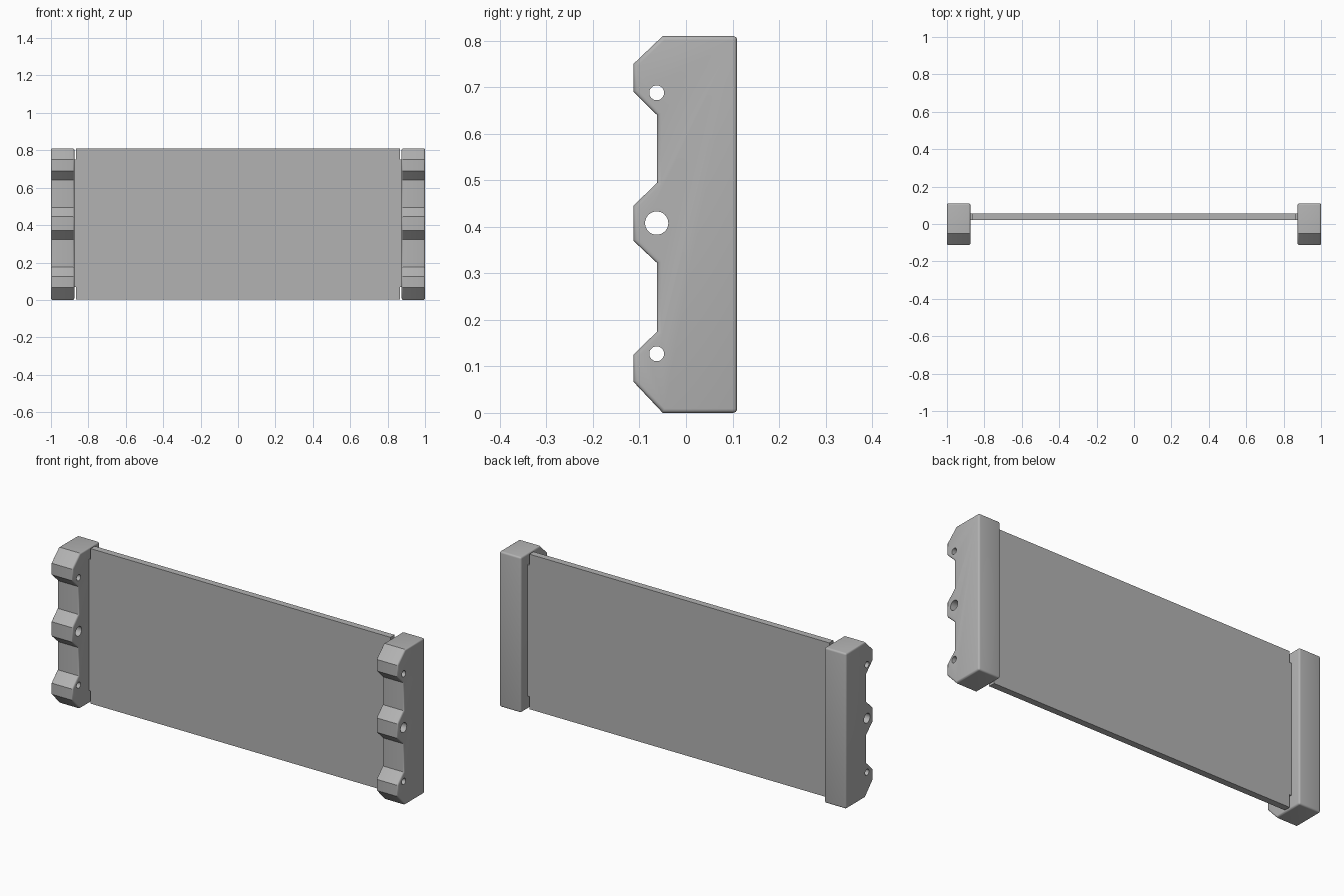
import bpy
import bmesh

if "Cube" in bpy.data.objects:
    bpy.data.objects.remove(bpy.data.objects["Cube"], do_unlink=True)

HEIGHT = 0.81

grey = bpy.data.materials.new("light_grey")
grey.use_nodes = True
grey.diffuse_color = (0.45, 0.45, 0.45, 1)
grey.node_tree.nodes["Principled BSDF"].inputs["Base Color"].default_value = (0.45, 0.45, 0.45, 1)


def extrude_profile(name, points, to_3d, offset):
    """Fill a flat outline and push it along an offset into a solid."""
    bm = bmesh.new()
    face = bm.faces.new([bm.verts.new(to_3d(a, b)) for a, b in points])
    new = bmesh.ops.extrude_face_region(bm, geom=[face])["geom"]
    bmesh.ops.translate(bm, vec=offset, verts=[v for v in new if isinstance(v, bmesh.types.BMVert)])
    bmesh.ops.recalc_face_normals(bm, faces=bm.faces)
    mesh = bpy.data.meshes.new(name)
    bm.to_mesh(mesh)
    bm.free()
    mesh.materials.append(grey)
    obj = bpy.data.objects.new(name, mesh)
    bpy.context.collection.objects.link(obj)
    return obj


def soften_edges(obj, x_mid):
    """Round the side outlines and the two back corners."""
    bm = bmesh.new()
    bm.from_mesh(obj.data)
    edges = []
    for e in bm.edges:
        a, b = (v.co for v in e.verts)
        along_x = abs(a.x - b.x) > 0.01
        if not along_x or a.y > 0.1:
            edges.append(e)
    bmesh.ops.bevel(bm, geom=edges, offset=0.009, segments=4, profile=0.5, affect='EDGES')
    bm.to_mesh(obj.data)
    bm.free()


# Side profile of an end bracket: straight back, three chamfered lugs in front
bracket_profile = [
    (-0.05, 0), (0.11, 0), (0.11, HEIGHT), (-0.05, HEIGHT),
    (-0.113, 0.75), (-0.113, 0.69), (-0.062, 0.64),
    (-0.062, 0.495), (-0.113, 0.445), (-0.113, 0.37), (-0.062, 0.322),
    (-0.062, 0.175), (-0.113, 0.125), (-0.113, 0.067),
]
lug_holes = [(0.127, 0.016), (0.408, 0.025), (0.688, 0.016)]

# Cutters for the lug holes, running through both brackets
cutters = []
for z, radius in lug_holes:
    bpy.ops.mesh.primitive_cylinder_add(vertices=32, radius=radius, depth=2.4,
                                        location=(0, -0.063, z), rotation=(0, 1.570796, 0))
    cutter = bpy.context.object
    cutter.name = "hole_cutter"
    cutter.data.materials.append(grey)
    cutters.append(cutter)

# End brackets
for name, x in (("left_bracket", 0.875), ("right_bracket", -1.0)):
    bracket = extrude_profile(name, bracket_profile, lambda y, z: (x, y, z), (0.125, 0, 0))
    soften_edges(bracket, x)
    for cutter in cutters:
        mod = bracket.modifiers.new("lug_hole", 'BOOLEAN')
        mod.object = cutter
        mod.solver = 'EXACT'
        bpy.context.view_layer.objects.active = bracket
        bpy.ops.object.modifier_apply(modifier=mod.name)
    bpy.ops.object.select_all(action='DESELECT')
    bracket.select_set(True)
    bpy.ops.object.shade_smooth_by_angle(angle=0.6)

for cutter in cutters:
    bpy.data.objects.remove(cutter, do_unlink=True)

# Panel with a tongue at each end that seats in the brackets
half, tongue, low, high = 0.865, 0.885, 0.068, 0.752
panel_profile = [
    (-half, 0.002), (half, 0.002), (half, low), (tongue, low), (tongue, high), (half, high),
    (half, HEIGHT), (-half, HEIGHT), (-half, high), (-tongue, high), (-tongue, low), (-half, low),
]
extrude_profile("panel", panel_profile, lambda px, pz: (px, 0.021, pz), (0, 0.034, 0))
